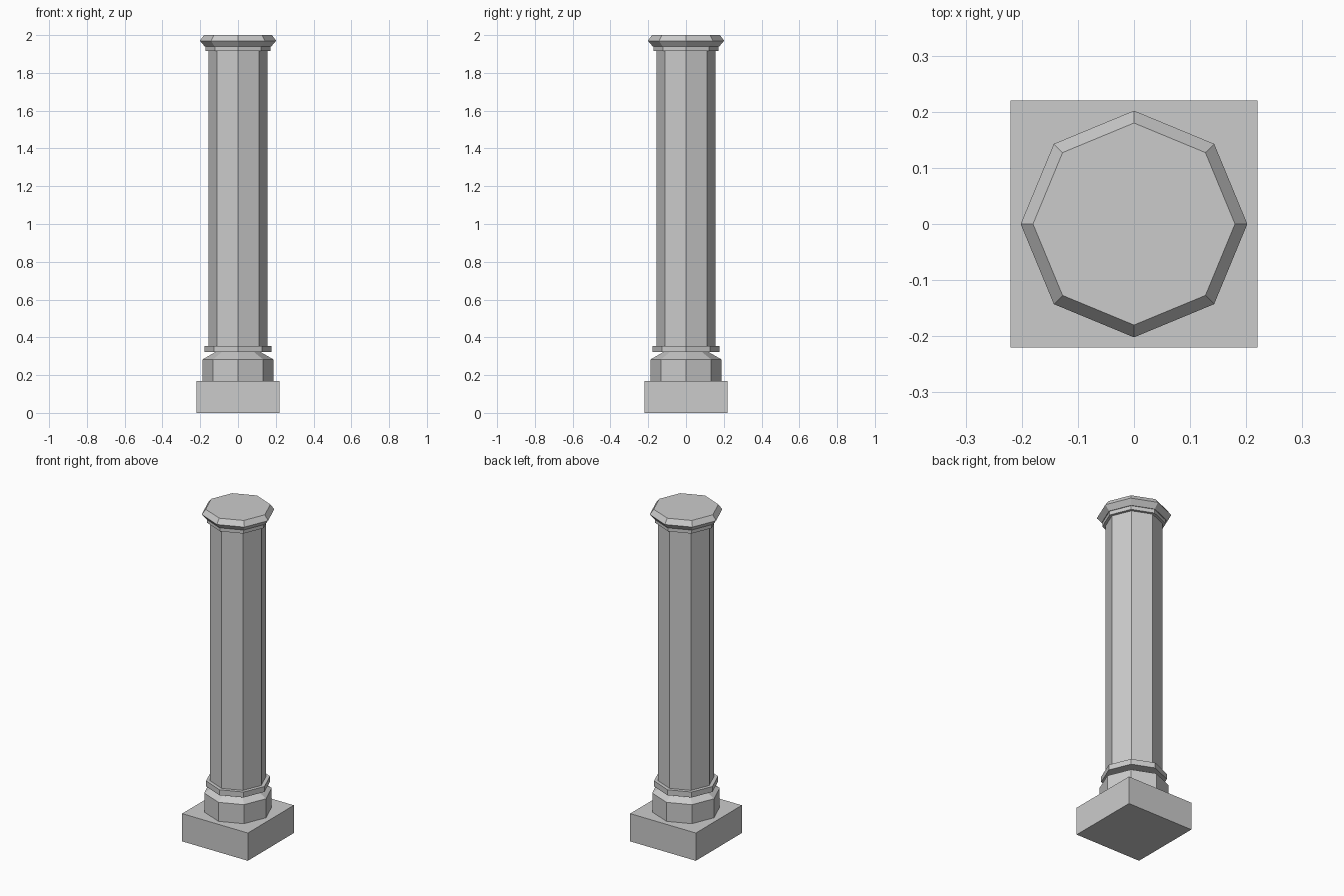
import bpy, bmesh
from math import cos, sin, pi

if "Cube" in bpy.data.objects:
    bpy.data.objects.remove(bpy.data.objects["Cube"])


def prism(name, profile, sides=8, start=0.0):
    """Closed solid from stacked regular polygons given as (radius, z)."""
    bm = bmesh.new()
    rings = [[bm.verts.new((r * cos(start + 2 * pi * i / sides),
                            r * sin(start + 2 * pi * i / sides), z))
              for i in range(sides)] for r, z in profile]
    for low, high in zip(rings, rings[1:]):
        for i in range(sides):
            j = (i + 1) % sides
            bm.faces.new((low[i], low[j], high[j], high[i]))
    bm.faces.new(rings[0][::-1])
    bm.faces.new(rings[-1])
    mesh = bpy.data.meshes.new(name)
    bm.to_mesh(mesh)
    bm.free()
    obj = bpy.data.objects.new(name, mesh)
    bpy.context.collection.objects.link(obj)
    return obj


# Square plinth
prism("plinth", [(0.22 * 2 ** 0.5, 0), (0.22 * 2 ** 0.5, 0.168)], 4, pi / 4)
# Octagonal base with sloped shoulder
prism("base", [(0.188, 0.168), (0.188, 0.283), (0.12, 0.322)])
# Lower collar, shaft and upper collar
prism("lower_collar", [(0.178, 0.322), (0.178, 0.355)])
prism("shaft", [(0.156, 0.355), (0.156, 1.917)])
prism("upper_collar", [(0.172, 1.917), (0.172, 1.94)])
# Capital, bevelled above and below
prism("capital", [(0.176, 1.94), (0.202, 1.97), (0.18, 2.0)])
